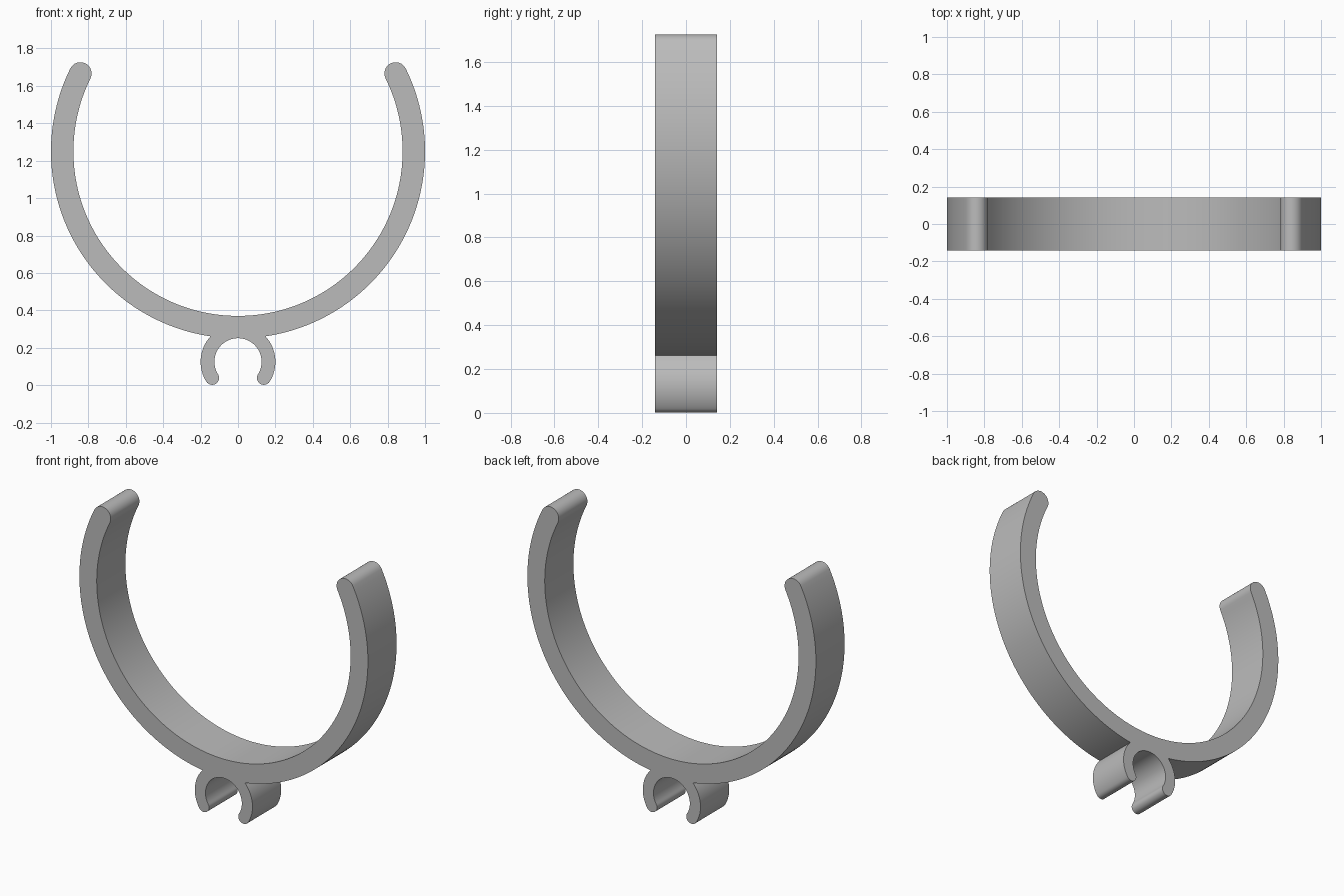
import bpy, bmesh, math

cube = bpy.data.objects.get("Cube")
if cube:
    bpy.data.objects.remove(cube)

HALF_WIDTH = 0.142
BIG_Z, BIG_OUT, BIG_IN = 1.25, 1.0, 0.88
CLIP_Z, CLIP_OUT, CLIP_IN = 0.125, 0.2, 0.126
BIG_TIP, CLIP_TIP = 26.3, -32


def arc(cx, cz, radius, start, end, steps):
    """Points along an arc, angles in degrees."""
    angles = [math.radians(start + (end - start) * i / steps) for i in range(steps + 1)]
    return [(cx + radius * math.cos(a), cz + radius * math.sin(a)) for a in angles]


def tip(cz, inner, outer, angle, start, end):
    """Rounded end of a ring arm."""
    mid, a = (inner + outer) / 2, math.radians(angle)
    return arc(mid * math.cos(a), cz + mid * math.sin(a), (outer - inner) / 2, start, end, 16)


# Where the outer circles of the large ring and the clip meet
gap = BIG_Z - CLIP_Z
along = (gap**2 + BIG_OUT**2 - CLIP_OUT**2) / (2 * gap)
side = math.sqrt(BIG_OUT**2 - along**2)
big_join = math.degrees(math.atan2(-along, side))
clip_join = math.degrees(math.atan2(gap - along, side))

# Half outline: ring inside, tip, ring outside, clip outside, tip, clip inside
half = arc(0, BIG_Z, BIG_IN, -90, BIG_TIP, 64)
half += tip(BIG_Z, BIG_IN, BIG_OUT, BIG_TIP, BIG_TIP + 180, BIG_TIP)[1:]
half += arc(0, BIG_Z, BIG_OUT, BIG_TIP, big_join, 64)[1:]
half += arc(0, CLIP_Z, CLIP_OUT, clip_join, CLIP_TIP, 24)[1:]
half += tip(CLIP_Z, CLIP_IN, CLIP_OUT, CLIP_TIP, CLIP_TIP, CLIP_TIP - 180)[1:]
half += arc(0, CLIP_Z, CLIP_IN, CLIP_TIP, 90, 32)[1:]
outline = half + [(-x, z) for x, z in reversed(half[1:-1])]

# Extrude the outline through the width of the band
bm = bmesh.new()
face = bm.faces.new([bm.verts.new((x, -HALF_WIDTH, z)) for x, z in outline])
extruded = bmesh.ops.extrude_face_region(bm, geom=[face], use_keep_orig=True)
moved = [v for v in extruded["geom"] if isinstance(v, bmesh.types.BMVert)]
bmesh.ops.translate(bm, verts=moved, vec=(0, 2 * HALF_WIDTH, 0))
bmesh.ops.recalc_face_normals(bm, faces=bm.faces)
mesh = bpy.data.meshes.new("ring_clip")
bm.to_mesh(mesh)
bm.free()

ring_clip = bpy.data.objects.new("ring_clip", mesh)
bpy.context.collection.objects.link(ring_clip)

# Plain grey material
grey = bpy.data.materials.new("grey")
grey.use_nodes = True
colour = (0.5, 0.5, 0.5, 1)
grey.diffuse_color = colour
grey.node_tree.nodes["Principled BSDF"].inputs["Base Color"].default_value = colour
mesh.materials.append(grey)

# Smooth curves with crisp rims
bpy.ops.object.select_all(action="DESELECT")
ring_clip.select_set(True)
bpy.context.view_layer.objects.active = ring_clip
bpy.ops.object.shade_smooth_by_angle(angle=math.radians(30))
